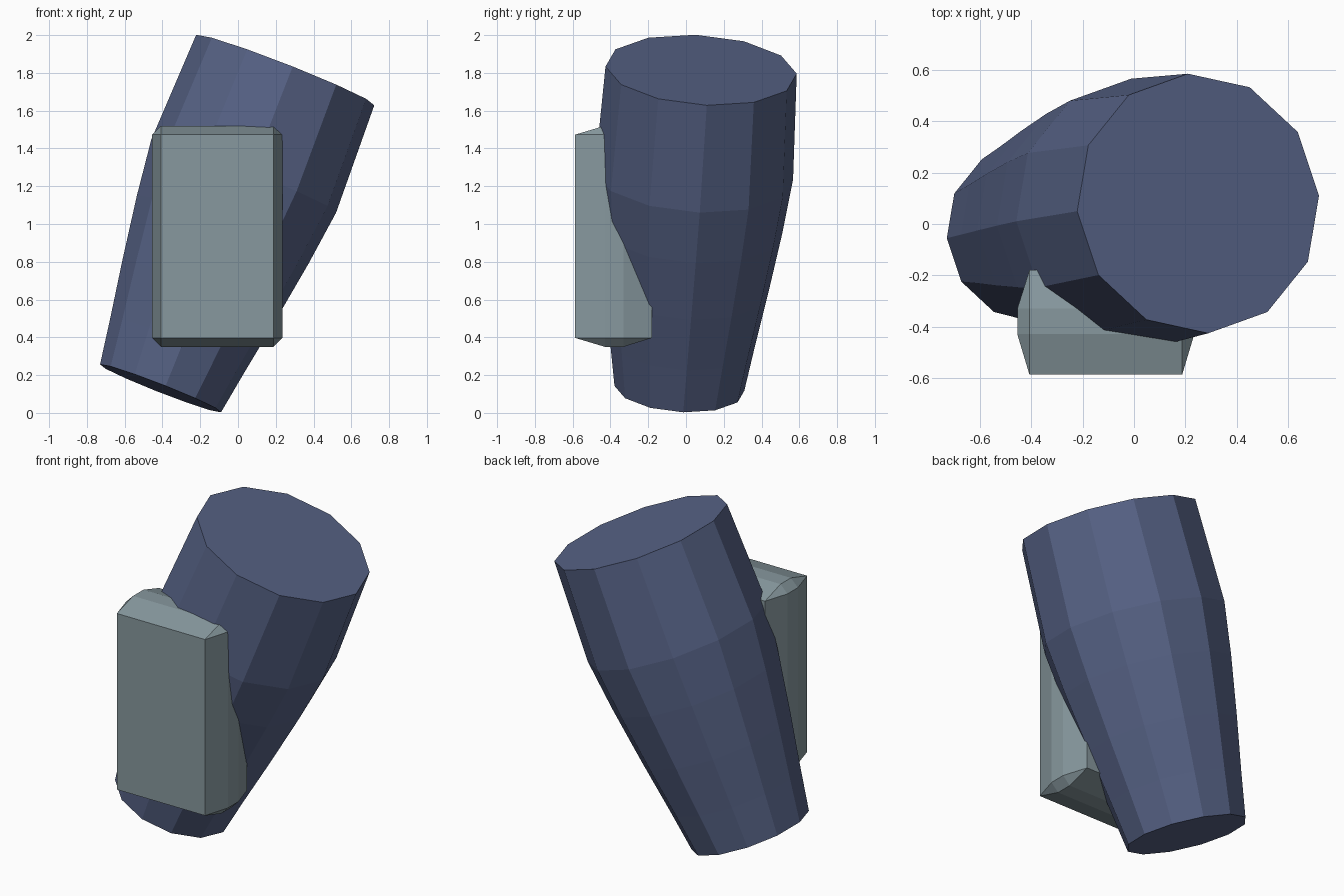
import bpy, bmesh, math
from mathutils import Vector

if "Cube" in bpy.data.objects:
    bpy.data.objects.remove(bpy.data.objects["Cube"])


def material(name, rgb):
    m = bpy.data.materials.new(name)
    m.diffuse_color = (*rgb, 1)
    m.use_nodes = True
    m.node_tree.nodes["Principled BSDF"].inputs["Base Color"].default_value = m.diffuse_color
    return m


def loft(name, rings, mat):
    """Skin a list of equal-length point rings and cap both ends."""
    bm = bmesh.new()
    loops = [[bm.verts.new(p) for p in ring] for ring in rings]
    n = len(loops[0])
    for a, b in zip(loops, loops[1:]):
        for i in range(n):
            j = (i + 1) % n
            bm.faces.new((a[i], a[j], b[j], b[i]))
    bm.faces.new(loops[0])
    bm.faces.new(loops[-1])
    bmesh.ops.recalc_face_normals(bm, faces=bm.faces)
    me = bpy.data.meshes.new(name)
    bm.to_mesh(me)
    bm.free()
    me.materials.append(mat)
    ob = bpy.data.objects.new(name, me)
    bpy.context.collection.objects.link(ob)
    return ob


blue = material("slate blue", (0.093, 0.122, 0.235))
grey = material("blue grey", (0.242, 0.314, 0.342))

# Tilted twelve-sided limb that swells towards the top
bottom, top = Vector((-0.41, -0.035, 0.13)), Vector((0.25, 0.08, 1.815))
axis = (top - bottom).normalized()
u = Vector((-0.47, -0.03, 0.185))
u = (u - axis * u.dot(axis)).normalized()
v = axis.cross(u)
profile = [(0, 0.345), (0.14, 0.385), (0.31, 0.437), (0.5, 0.49), (0.667, 0.527), (1, 0.508)]
rings = []
for t, r in profile:
    c = bottom.lerp(top, t)
    rings.append([c + r * (u * math.cos(i * math.pi / 6) + v * math.sin(i * math.pi / 6))
                  for i in range(12)])
loft("limb", rings, blue)

# Upright chamfered plate, half sunk into the limb
x0, x1, z0, z1, c = -0.455, 0.235, 0.35, 1.52, 0.047


def octagon(y, inset):
    """Cut-corner outline; a full inset closes the corners to a rectangle."""
    k = c - inset
    a0, a1, b0, b1 = x0 + inset, x1 - inset, z0 + inset, z1 - inset
    return [Vector((x, y, z)) for x, z in (
        (a0 + k, b0), (a1 - k, b0), (a1, b0 + k), (a1, b1 - k),
        (a1 - k, b1), (a0 + k, b1), (a0, b1 - k), (a0, b0 + k))]


plate = loft("front_plate", [octagon(-0.587, c), octagon(-0.43, 0),
                             octagon(-0.33, 0), octagon(-0.18, c)], grey)
bm = bmesh.new()
bm.from_mesh(plate.data)
bmesh.ops.remove_doubles(bm, verts=bm.verts, dist=0.0005)
bm.to_mesh(plate.data)
bm.free()
